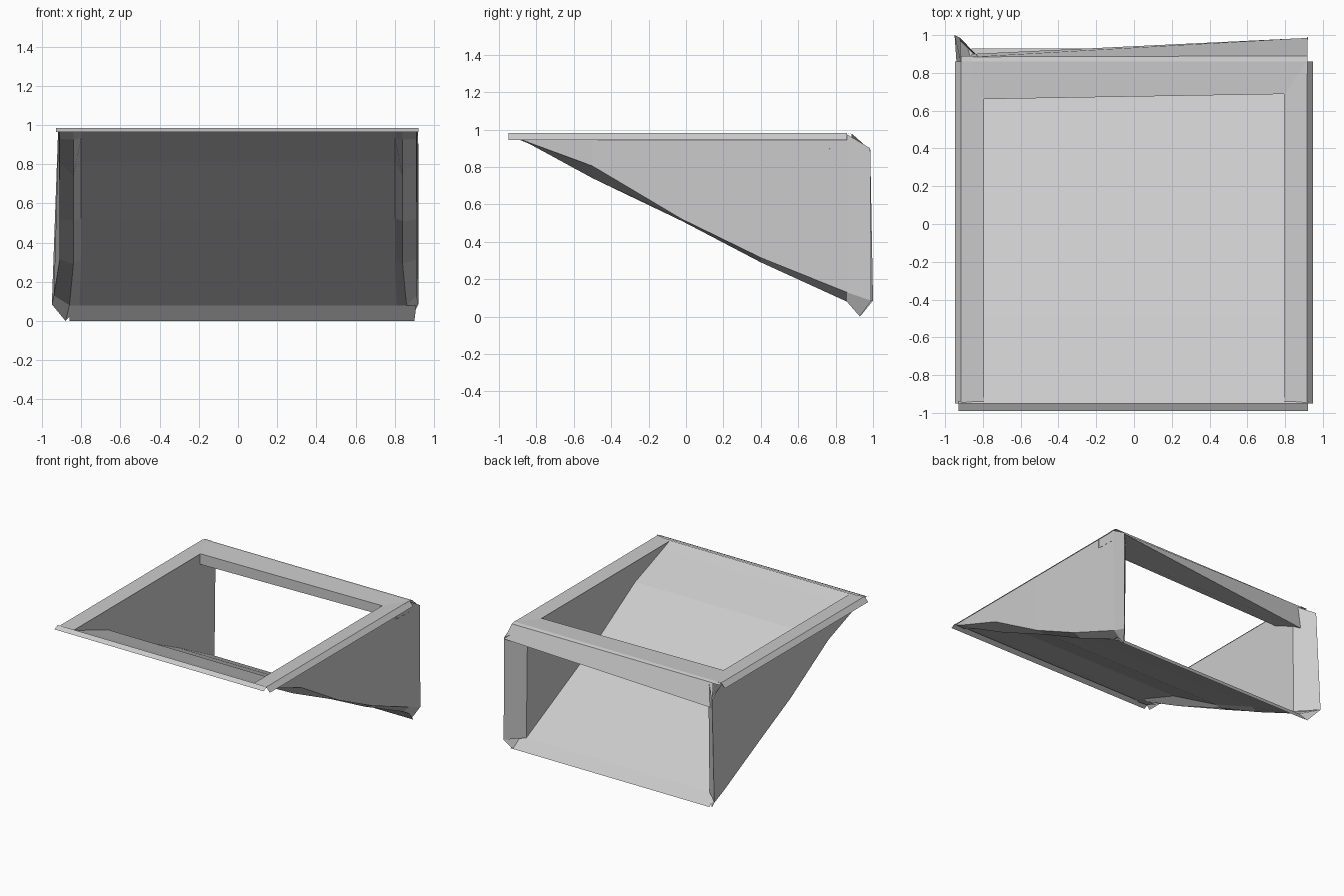
import bpy

if "Cube" in bpy.data.objects:
    bpy.data.objects.remove(bpy.data.objects["Cube"])


def sheet(name, rows):
    """Skin a grid of points (rows of equal length) into flat quads."""
    n = len(rows[0])
    verts = [p for row in rows for p in row]
    faces = [(i * n + j, i * n + j + 1, (i + 1) * n + j + 1, (i + 1) * n + j)
             for i in range(len(rows) - 1) for j in range(n - 1)]
    me = bpy.data.meshes.new(name)
    me.from_pydata(verts, [], faces)
    me.update()
    ob = bpy.data.objects.new(name, me)
    bpy.context.collection.objects.link(ob)
    return ob


# Stations front to back: y, floor z, keel z of the lower edge, floor half width
floor = [
    (-0.94, 0.975, 0.965, 0.80),
    (-0.84, 0.935, 0.925, 0.80),
    (-0.50, 0.81, 0.74, 0.80),
    (-0.02, 0.525, 0.51, 0.80),
    (0.40, 0.32, 0.29, 0.80),
    (0.86, 0.08, 0.08, 0.81),
]

# Sloping chute floor, with a flap flaring down at the back
rows = [[(-w, y, z), (w, y, z)] for y, z, k, w in floor]
sheet("sloped_floor", rows)
sheet("floor_flap", [[(-0.86, 0.86, 0.08), (0.91, 0.86, 0.08)],
                     [(-0.86, 0.93, 0.0), (0.90, 0.93, 0.0)]])

for side, label in ((-1, "left"), (1, "right")):
    back_x = 0.95 if side < 0 else 0.92
    back_y = 1.0 if side < 0 else 0.99
    end = [(side * 0.92, 0.985, 0.90), (side * back_x, back_y, 0.085)]

    # Inner wall from the rail's inner edge to the floor edge,
    # flaring outward at the back opening
    sheet(label + "_inner_wall",
          [[(side * 0.80, y, 0.975), (side * w, y, z)] for y, z, k, w in floor] + [end])

    # Triangular outer wall
    rows = [[(side * 0.915, y, 0.975), (side * 0.91, y, z - 0.005)] for y, z, k, w in floor[:-1]]
    rows.append([(side * 0.918, 0.86, 0.975), (side * (back_x - 0.01), 0.86, 0.13)])
    sheet(label + "_outer_wall", rows + [end])

    # Keel-shaped strip joining the floor edge to the outer wall
    rows = [[(side * w, y, z), (side * 0.84, y, k), (side * 0.91, y, z - 0.005)]
            for y, z, k, w in floor[:-1]]
    rows.append([(side * 0.81, 0.86, 0.08), (side * 0.86, 0.86, 0.08),
                 (side * (back_x - 0.01), 0.86, 0.13)])
    rows.append([(side * 0.81, 0.86, 0.08), (side * 0.88, 0.93, 0.0),
                 (side * back_x, back_y, 0.085)])
    sheet(label + "_lower_edge", rows)

    # Flat top rail with a turned-down outer lip
    profile = [(0.795, 0.975), (0.915, 0.982), (0.947, 0.945)]
    sheet(label + "_rail", [[(side * x, y, z) for x, z in profile]
                            for y in (-0.95, 0.86)])

# Front lip folding down and out from the floor edge
lip = [(-0.94, 0.978), (-0.95, 0.985), (-0.99, 0.965)]
sheet("front_lip", [[(x, y, z) for y, z in lip] for x in (-0.93, 0.92)])

# Hollow beam across the back: inner lip, top strip, outward fascia, underside
beam_left = [(0.66, 0.89), (0.66, 0.975), (0.86, 0.982), (0.885, 0.975),
             (0.90, 0.78), (0.66, 0.89)]
beam_right = [(0.69, 0.90), (0.69, 0.975), (0.86, 0.982), (0.89, 0.975),
              (0.985, 0.89), (0.69, 0.90)]
sheet("back_beam", [[(-0.86, y, z) for y, z in beam_left],
                    [(0.918, y, z) for y, z in beam_right]])

# Corner closing the rails at the back left
sheet("rail_corner", [[(-0.915, 0.86, 0.98), (-0.85, 0.86, 0.98)],
                      [(-0.915, 0.89, 0.975), (-0.85, 0.89, 0.975)]])
